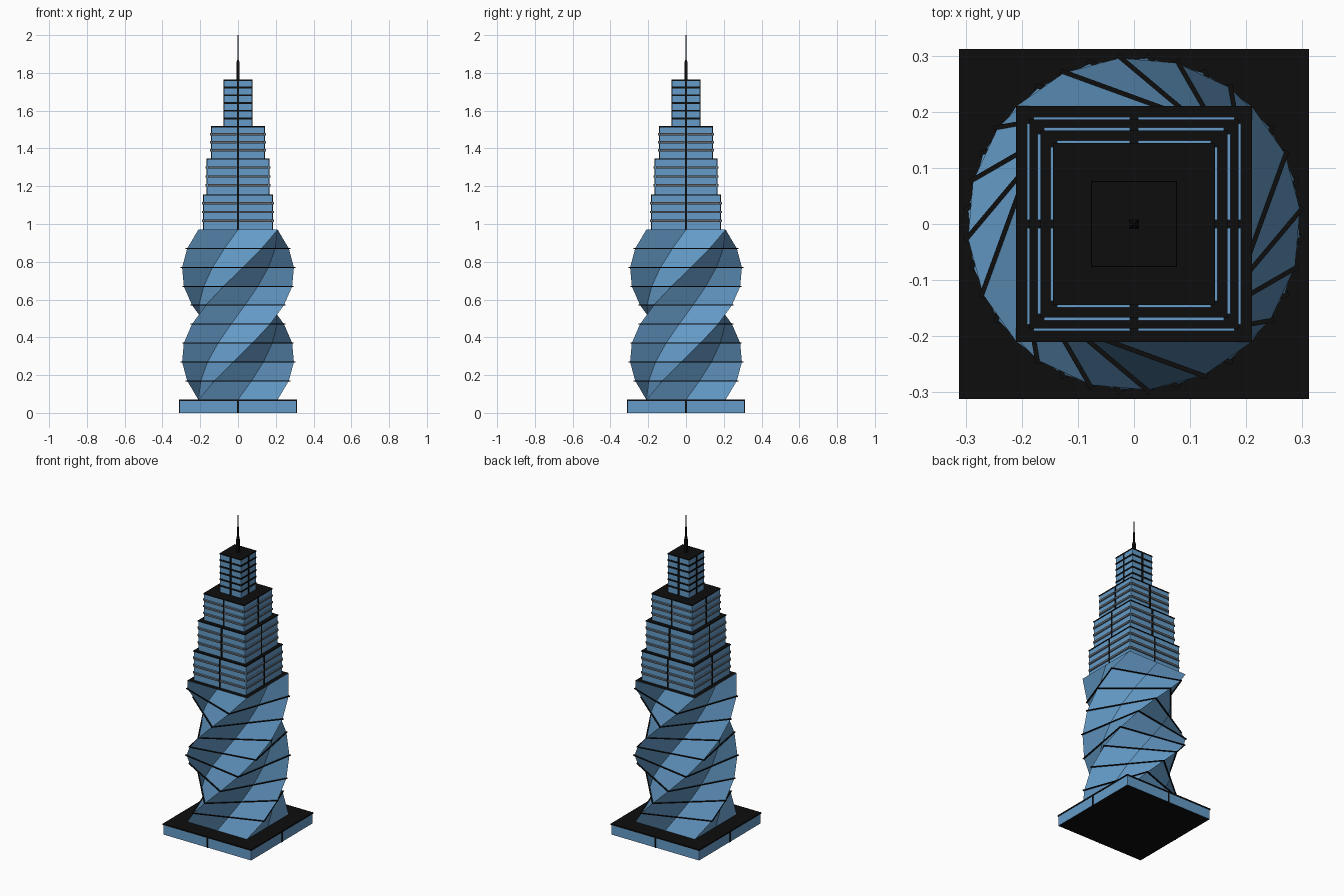
import bpy, bmesh
from math import cos, sin, radians

if "Cube" in bpy.data.objects:
    bpy.data.objects.remove(bpy.data.objects["Cube"])


def material(name, rgb):
    m = bpy.data.materials.new(name)
    m.diffuse_color = (*rgb, 1)
    m.use_nodes = True
    m.node_tree.nodes["Principled BSDF"].inputs["Base Color"].default_value = m.diffuse_color
    return m


GLASS = material("blue_glass", (0.13, 0.33, 0.58))
DARK = material("black_metal", (0.004, 0.004, 0.004))
FIN = material("grey_fin", (0.13, 0.13, 0.14))


def finish(bm, name, side, cap):
    """Turn a bmesh into an object; horizontal faces take the cap material."""
    bmesh.ops.recalc_face_normals(bm, faces=bm.faces)
    for f in bm.faces:
        f.material_index = 1 if abs(f.normal.z) > 0.9 else 0
    me = bpy.data.meshes.new(name)
    bm.to_mesh(me)
    bm.free()
    me.materials.append(side)
    me.materials.append(cap)
    ob = bpy.data.objects.new(name, me)
    bpy.context.collection.objects.link(ob)
    return ob


def square_ring(half, angle=0.0):
    """Square outline with corner and mid-side points, rotated about z."""
    c, s = cos(angle), sin(angle)
    pts = [(-1, -1), (0, -1), (1, -1), (1, 0), (1, 1), (0, 1), (-1, 1), (-1, 0)]
    return [(half * (x * c - y * s), half * (x * s + y * c)) for x, y in pts]


def loft(name, levels, side, cap):
    """Skin through (half width, angle, z) square sections."""
    bm = bmesh.new()
    rings = [[bm.verts.new((x, y, z)) for x, y in square_ring(h, a)]
             for h, a, z in levels]
    for lo, hi in zip(rings, rings[1:]):
        for i in range(8):
            j = (i + 1) % 8
            bm.faces.new((lo[i], lo[j], hi[j], hi[i]))
    bm.faces.new(rings[0][::-1])
    bm.faces.new(rings[-1])
    return finish(bm, name, side, cap)


def slab(name, half, z0, z1, side, cap, angle=0.0):
    return loft(name, [(half, angle, z0), (half, angle, z1)], side, cap)


def facade_bars(name, bars, side, cap):
    """Boxes (x0, x1, y0, y1, z0, z1) given for the front, repeated on 4 sides."""
    bm = bmesh.new()
    for k in range(4):
        c, s = round(cos(radians(90 * k))), round(sin(radians(90 * k)))
        for x0, x1, y0, y1, z0, z1 in bars:
            lo, hi = [[bm.verts.new((x * c - y * s, x * s + y * c, z))
                       for x, y in ((x0, y0), (x1, y0), (x1, y1), (x0, y1))]
                      for z in (z0, z1)]
            bm.faces.new(lo[::-1])
            bm.faces.new(hi)
            for i in range(4):
                j = (i + 1) % 4
                bm.faces.new((lo[i], lo[j], hi[j], hi[i]))
    return finish(bm, name, side, cap)


def mullions(name, half, z0, z1):
    facade_bars(name, [(-0.005, 0.005, -half - 0.003, -half + 0.005, z0, z1)], DARK, DARK)


# Plinth
slab("plinth", 0.309, 0, 0.064, GLASS, DARK)
slab("plinth_trim", 0.312, 0.062, 0.07, DARK, DARK)
mullions("plinth_mullions", 0.309, 0, 0.064)

# Twisted shaft: half a turn in nine storeys, with thin floor slabs
Z0, Z1, N, HALF = 0.07, 0.97, 9, 0.21
levels = [(HALF, radians(20 * i), Z0 + (Z1 - Z0) * i / N) for i in range(N + 1)]
loft("twisted_shaft", levels, GLASS, DARK)
for i, (h, a, z) in enumerate(levels[1:-1], 1):
    slab(f"floor_slab_{i}", h + 0.006, z - 0.0025, z + 0.0025, DARK, DARK, a)

# Three stepped tiers with split horizontal fins
for n, (h, z0, z1) in enumerate([(0.183, 0.97, 1.157), (0.164, 1.157, 1.347),
                                 (0.141, 1.347, 1.518)], 1):
    slab(f"tier_{n}", h, z0, z1 - 0.004, GLASS, DARK)
    slab(f"tier_{n}_roof_trim", h + 0.003, z1 - 0.006, z1, DARK, DARK)
    mullions(f"tier_{n}_mullions", h, z0, z1 - 0.004)
    bars = []
    for k in (1, 2, 3):
        z = z0 + (z1 - z0) * k / 4
        for a, b in ((-h + 0.004, -0.007), (0.007, h - 0.004)):
            bars.append((a, b, -h - 0.008, -h + 0.004, z - 0.006, z + 0.006))
    facade_bars(f"tier_{n}_fins", bars, FIN, GLASS)

# Crown with black bands
slab("crown", 0.074, 1.518, 1.76, GLASS, DARK)
slab("crown_roof", 0.076, 1.758, 1.765, DARK, DARK)
mullions("crown_mullions", 0.074, 1.518, 1.758)
for k in range(1, 6):
    z = 1.518 + 0.245 * k / 6
    slab(f"crown_band_{k}", 0.0765, z - 0.005, z + 0.005, DARK, DARK)

# Spire
loft("spire", [(0.009, 0, 1.765), (0.007, 0, 1.86), (0.004, 0, 1.865), (0.002, 0, 2.0)],
     DARK, DARK)
